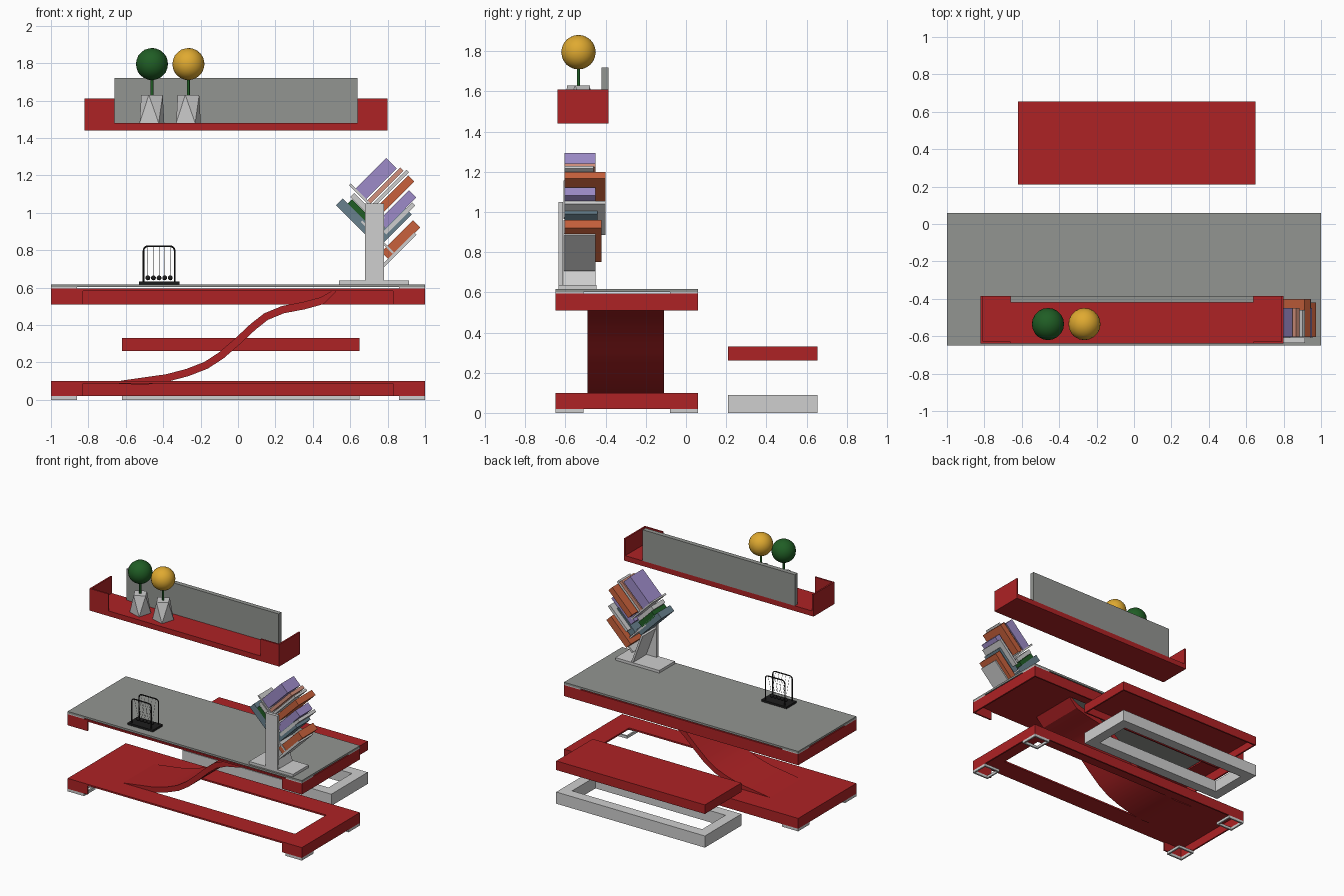
import bpy, bmesh, math
from mathutils import Matrix, Vector

if "Cube" in bpy.data.objects:
    bpy.data.objects.remove(bpy.data.objects["Cube"])


def mat(name, r, g, b):
    m = bpy.data.materials.new(name)
    m.diffuse_color = (r, g, b, 1)
    m.use_nodes = True
    m.node_tree.nodes["Principled BSDF"].inputs["Base Color"].default_value = m.diffuse_color
    return m


RED = mat("red lacquer", .42, .016, .018)
GREY = mat("mid grey", .29, .30, .285)
LIGHT = mat("light grey", .62, .62, .62)
GREEN = mat("leaf green", .014, .11, .018)
YELLOW = mat("golden yellow", .74, .40, .03)
PURPLE = mat("lavender", .34, .26, .58)
ORANGE = mat("burnt orange", .58, .12, .045)
BLUE = mat("slate blue", .14, .22, .27)
PINK = mat("salmon", .65, .28, .2)
BLACK = mat("black", .012, .012, .012)


def finish(name, bm, material, smooth=False):
    bmesh.ops.recalc_face_normals(bm, faces=bm.faces)
    me = bpy.data.meshes.new(name)
    bm.to_mesh(me)
    bm.free()
    me.materials.append(material)
    ob = bpy.data.objects.new(name, me)
    bpy.context.collection.objects.link(ob)
    if smooth:
        bpy.context.view_layer.objects.active = ob
        ob.select_set(True)
        bpy.ops.object.shade_smooth_by_angle()
        ob.select_set(False)
    return ob


def boxes(name, material, *ranges):
    """One object from boxes given as x0,x1,y0,y1,z0,z1."""
    bm = bmesh.new()
    for x0, x1, y0, y1, z0, z1 in ranges:
        m = Matrix.Translation(((x0 + x1) / 2, (y0 + y1) / 2, (z0 + z1) / 2)) @ \
            Matrix.Diagonal((x1 - x0, y1 - y0, z1 - z0, 1))
        bmesh.ops.create_cube(bm, size=1, matrix=m)
    return finish(name, bm, material)


def frame(x0, x1, y0, y1, hx0, hx1, hy0, hy1, z0, z1):
    """Four strips around a rectangular hole."""
    return [(x0, x1, y0, hy0, z0, z1), (x0, x1, hy1, y1, z0, z1),
            (x0, hx0, hy0, hy1, z0, z1), (hx1, x1, hy0, hy1, z0, z1)]


def tilted(name, material, x, z, length, thick, deg, y0=-.61, y1=-.45):
    bm = bmesh.new()
    m = Matrix.Translation((x, (y0 + y1) / 2, z)) @ Matrix.Rotation(-math.radians(deg), 4, 'Y') @ \
        Matrix.Diagonal((length, y1 - y0, thick, 1))
    bmesh.ops.create_cube(bm, size=1, matrix=m)
    return finish(name, bm, material)


def tube(name, material, polys, r, res=2):
    cu = bpy.data.curves.new(name, 'CURVE')
    cu.dimensions = '3D'
    cu.bevel_depth = r
    cu.bevel_resolution = res
    cu.use_fill_caps = True
    for pts in polys:
        sp = cu.splines.new('POLY')
        sp.points.add(len(pts) - 1)
        for p, co in zip(sp.points, pts):
            p.co = (*co, 1)
    cu.materials.append(material)
    ob = bpy.data.objects.new(name, cu)
    bpy.context.collection.objects.link(ob)
    return ob


# Desk: two folded trays (sheet, end walls, back wall, front returns) with a cut-out
Y0, Y1, T = -.65, .06, .012
for name, z0, z1, hx0, hx1 in (("desk_base_tray", .02, .10, -.50, .83),
                               ("desk_top_tray", .51, .595, -.83, .50)):
    parts = frame(-1, 1, Y0, Y1, hx0, hx1, -.49, -.11, z1 - T, z1)
    parts.append((-1, 1, Y1 - T, Y1, z0, z1))
    for s in (-1, 1):
        xa, xb = sorted((s, s * (1 - T)))
        parts.append((xa, xb, Y0, Y1, z0, z1))
        xa, xb = sorted((s, s * .83))
        parts.append((xa, xb, Y0, Y0 + T, z0, z1))
    boxes(name, RED, *parts)

# S-shaped ribbon joining the trays
path = [(-.64, .093), (-.5, .1), (-.38, .117), (-.27, .146), (-.17, .185), (-.09, .237),
        (0, .315), (.08, .39), (.15, .445), (.24, .482), (.35, .503), (.45, .53), (.52, .585)]
bm = bmesh.new()
rings = []
for i, (x, z) in enumerate(path):
    a, b = path[max(i - 1, 0)], path[min(i + 1, len(path) - 1)]
    d = Vector((b[0] - a[0], b[1] - a[1])).normalized()
    h = .007 if i in (0, len(path) - 1) else .02
    n = (-d.y * h, d.x * h)
    rings.append([bm.verts.new((x + s * n[0], y, z + s * n[1]))
                  for s, y in ((1, -.49), (1, -.11), (-1, -.11), (-1, -.49))])
for a, b in zip(rings, rings[1:]):
    for k in range(4):
        bm.faces.new((a[k], a[(k + 1) % 4], b[(k + 1) % 4], b[k]))
bm.faces.new(rings[0])
bm.faces.new(rings[-1])
finish("desk_ribbon_support", bm, RED, True)

# Hollow feet, tabletop spacers and tabletop
for name, z0, z1 in (("desk_feet", 0, .02), ("tabletop_spacers", .595, .602)):
    parts = []
    for x in (-1, .86):
        for y in (Y0, Y1 - .14):
            parts += frame(x, x + .14, y, y + .14, x + .012, x + .128, y + .012, y + .128, z0, z1)
    boxes(name, LIGHT, *parts)
boxes("tabletop", GREY, (-1, 1, Y0, Y1, .602, .617))

# Bench: hollow red seat above a grey ring base
sx0, sx1, sy0, sy1 = -.62, .65, .21, .655
boxes("bench_seat", RED, (sx0, sx1, sy0, sy1, .318, .33),
      *frame(sx0, sx1, sy0, sy1, sx0 + T, sx1 - T, sy0 + T, sy1 - T, .26, .33))
boxes("bench_base_ring", LIGHT,
      *frame(sx0, sx1, sy0, sy1, sx0 + .08, sx1 - .08, sy0 + .08, sy1 - .08, 0, .09))

# Wall shelf with end panels and front returns, grey back panel
boxes("wall_shelf", RED, (-.82, .80, -.64, -.385, 1.44, 1.48),
      (-.82, -.808, -.64, -.385, 1.44, 1.61), (.788, .80, -.64, -.385, 1.44, 1.61),
      (-.82, -.66, -.64, -.628, 1.44, 1.61), (.64, .80, -.64, -.628, 1.44, 1.61))
boxes("shelf_back_panel", GREY, (-.66, .64, -.42, -.385, 1.48, 1.72))

# Potted ball trees in faceted pots
for tag, x, colour in (("left", -.46, GREEN), ("right", -.265, YELLOW)):
    bm = bmesh.new()
    n = 4
    lo = [bm.verts.new((x + .075 * math.cos(math.tau * k / n + .5),
                        -.535 + .075 * math.sin(math.tau * k / n + .5), 1.48)) for k in range(n)]
    hi = [bm.verts.new((x + .06 * math.cos(math.tau * (k + .5) / n + .5),
                        -.535 + .06 * math.sin(math.tau * (k + .5) / n + .5), 1.63)) for k in range(n)]
    for k in range(n):
        j = (k + 1) % n
        bm.faces.new((lo[k], lo[j], hi[k]))
        bm.faces.new((hi[k], lo[j], hi[j]))
    bm.faces.new(lo)
    bm.faces.new(hi)
    finish(tag + "_plant_pot", bm, LIGHT)
    tube(tag + "_plant_stem", GREEN, [[(x, -.535, 1.62), (x, -.535, 1.73)]], .008)
    bm = bmesh.new()
    bmesh.ops.create_icosphere(bm, subdivisions=3, radius=.086,
                               matrix=Matrix.Translation((x, -.535, 1.795)))
    finish(tag + "_plant_ball", bm, colour, True)

# Swinging-ball desk toy
cx, cy = -.422, -.53
boxes("toy_base", BLACK, (cx - .108, cx + .108, cy - .06, cy + .06, .617, .632))
arches = []
for y in (cy - .045, cy + .045):
    pts = [(cx - .083, y, .625)]
    for c, a0 in ((-1, 180), (1, 90)):
        for k in range(5):
            a = math.radians(a0 - 22.5 * k)
            pts.append((cx + c * .06 + .023 * math.cos(a), y, .798 + .023 * math.sin(a)))
    arches.append(pts + [(cx + .083, y, .625)])
tube("toy_arches", BLACK, arches, .0045)
bm = bmesh.new()
strings = []
for k in range(-2, 3):
    x = cx + k * .03
    strings.append([(x, cy - .045, .82), (x, cy, .66), (x, cy + .045, .82)])
    bmesh.ops.create_uvsphere(bm, u_segments=12, v_segments=8, radius=.013,
                              matrix=Matrix.Translation((x, cy, .652)))
finish("toy_balls", bm, BLACK, True)
tube("toy_strings", LIGHT, strings, .0012, 0)

# Book stand: foot, front post, sloping brace and slanted shelves
boxes("book_stand_foot", LIGHT, (.54, .915, -.635, -.445, .617, .637))
boxes("book_stand_post", LIGHT, (.68, .78, -.635, -.612, .63, 1.05))
tilted("book_stand_brace", LIGHT, .735, .745, .25, .015, 110)
tilted("upper_stand_shelf", LIGHT, .69, 1.06, .26, .012, 135)
tilted("lower_stand_shelf", LIGHT, .86, .80, .25, .016, 45)
tilted("inner_stand_shelf", LIGHT, .745, .87, .24, .012, 135)

# Books: colour, centre x, z, length, thickness, angle, back y
books = [(PURPLE, .735, 1.18, .24, .08, 45, -.45), (PINK, .787, 1.145, .25, .025, 45, -.45),
         (LIGHT, .812, 1.128, .27, .018, 45, -.46), (ORANGE, .842, 1.098, .24, .045, 45, -.40),
         (PURPLE, .852, 1.02, .23, .055, 45, -.45), (LIGHT, .862, .97, .22, .022, 45, -.40),
         (BLUE, .835, .935, .21, .055, 45, -.44), (ORANGE, .87, .855, .24, .055, 45, -.42),
         (BLUE, .63, .97, .25, .05, 135, -.45), (GREEN, .65, 1.0, .16, .045, 135, -.45),
         (LIGHT, .67, 1.035, .17, .03, 135, -.46)]
for i, (m, x, z, l, t, a, yb) in enumerate(books):
    tilted("book_%d" % (i + 1), m, x, z, l, t, a, -.605, yb)
